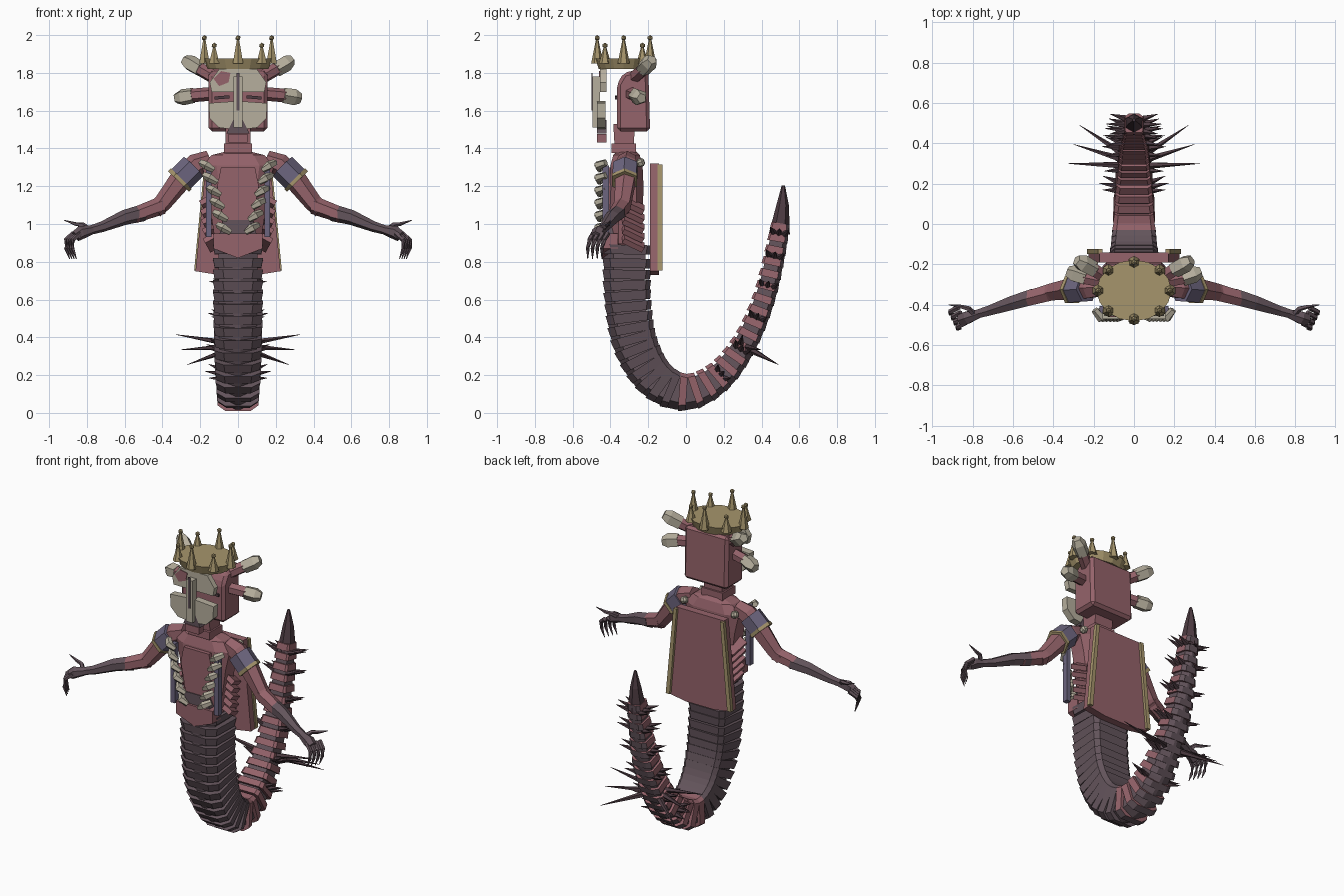
import bpy, bmesh
from math import sin, cos, pi
from mathutils import Vector, Euler

cube = bpy.data.objects.get("Cube")
if cube:
    bpy.data.objects.remove(cube, do_unlink=True)


def material(name, r, g, b):
    m = bpy.data.materials.new(name)
    m.use_nodes = True
    m.diffuse_color = (r, g, b, 1)
    m.node_tree.nodes["Principled BSDF"].inputs["Base Color"].default_value = (r, g, b, 1)
    return m


FLESH = material("flesh red", .3, .125, .145)
DARK = material("dark hide", .125, .088, .105)
BONE = material("bone", .47, .43, .34)
GOLD = material("old gold", .38, .3, .15)
CLOTH = material("violet cloth", .15, .13, .21)
CLAW = material("claw", .075, .045, .055)


def loft(name, rings, *mats):
    """Skin a list of equal rings and cap both ends."""
    bm = bmesh.new()
    loops = [[bm.verts.new(p) for p in ring] for ring in rings]
    n = len(loops[0])
    for a, b in zip(loops, loops[1:]):
        for i in range(n):
            j = (i + 1) % n
            bm.faces.new((a[i], a[j], b[j], b[i]))
    bm.faces.new(loops[0])
    bm.faces.new(loops[-1])
    bmesh.ops.recalc_face_normals(bm, faces=bm.faces)
    me = bpy.data.meshes.new(name)
    bm.to_mesh(me)
    bm.free()
    for m in mats:
        me.materials.append(m)
    ob = bpy.data.objects.new(name, me)
    bpy.context.collection.objects.link(ob)
    return ob


def prism(name, outline, axis, lo, hi, mat):
    def place(p, t):
        return (t, p[0], p[1]) if axis == "x" else (p[0], t, p[1])
    return loft(name, [[place(p, t) for p in outline] for t in (lo, hi)], mat)


def tube(name, pts, radii, sides, mat):
    pts = [Vector(p) for p in pts]
    rings = []
    for i, p in enumerate(pts):
        d = pts[min(i + 1, len(pts) - 1)] - pts[max(i - 1, 0)]
        q = d.to_track_quat("Z", "Y")
        rings.append([p + q @ Vector((cos(a), sin(a), 0)) * max(radii[i], .001)
                      for a in (2 * pi * (k + .5) / sides for k in range(sides))])
    return loft(name, rings, mat)


def box(name, loc, size, mat, rot=(0, 0, 0), bevel=0):
    x, y, z = (s / 2 for s in size)
    ob = loft(name, [[(-x, -y, t), (x, -y, t), (x, y, t), (-x, y, t)] for t in (-z, z)], mat)
    ob.location, ob.rotation_euler = loc, Euler(rot)
    if bevel:
        mod = ob.modifiers.new("bevel", "BEVEL")
        mod.width, mod.segments = bevel, 1
    return ob


def mirrored(outline, s):
    return [(s * a, b) for a, b in outline]


# Tail path: y, z, half width, half depth
KEYS = [Vector(k) for k in (
    (-.31, .88, .13, .13), (-.31, .62, .13, .125), (-.27, .37, .125, .12),
    (-.16, .18, .115, .11), (0, .11, .105, .1), (.17, .19, .095, .085),
    (.31, .37, .08, .07), (.41, .6, .07, .062), (.47, .84, .055, .057), (.5, 1, .045, .05))]


def spline(t):
    i = min(int(t), len(KEYS) - 2)
    u = t - i
    a, b, c, d = (KEYS[min(max(i + k, 0), len(KEYS) - 1)] for k in (-1, 0, 1, 2))
    return (2 * b + (c - a) * u + (2 * a - 5 * b + 4 * c - d) * u * u
            + (3 * b - a - 3 * c + d) * u ** 3) / 2


def frame(t):
    p, q = spline(max(t - .02, 0)), spline(min(t + .02, len(KEYS) - 1))
    d = Vector((0, q[0] - p[0], q[1] - p[1])).normalized()
    return d, Vector((0, d.z, -d.y))


def section(t, shift, shape, scale):
    k = spline(t)
    d, out = frame(t)
    c = Vector((0, k[0], k[1])) + d * shift
    return [c + Vector((a * k[2] * scale, 0, 0)) + out * b * k[3] * scale for a, b in shape]


# Tail core with a ridge along the outside, and a pointed end
CORE = [(-.8, -.8), (.8, -.8), (.85, .6), (.12, 1.02), (-.12, 1.02), (-.85, .6)]
STEPS = 45
END = len(KEYS) - 1
loft("tail_core", [section(i * END / STEPS, 0, CORE, .93) for i in range(STEPS + 1)], DARK)
tube("tail_tip", [(0, .495, .95), (0, .512, 1.1), (0, .515, 1.19), (0, .515, 1.205)],
     [.055, .033, .012, .008], 6, CLAW)

# Tail plates, spaced evenly along the path
PLATE = [(-1, -.8), (-.8, -1), (.8, -1), (1, -.8), (1, .7), (.6, 1), (-.6, 1), (-1, .7)]
t, gap, n = .1, 0, 0
while t < END - .1:
    n += 1
    late = t > 3.4
    half = .02 if late else .025
    seg = loft(f"tail_plate_{n}", [section(t, -half, PLATE, 1.02), section(t, half, PLATE, .95)],
               DARK, FLESH)
    out = frame(t)[1]
    for f in seg.data.polygons:
        f.material_index = int(late and f.normal.dot(out) < .5 and not (t < 4.6 and n % 3 == 0))
    a, b = spline(t), spline(t + .05)
    t += (.068 if late else .058) * .05 / (b - a).xy.length

# Spines along both sides of the rising tail
for s in (-1, 1):
    for i, u in enumerate((5.1, 5.85, 6.6, 7.3, 7.95, 8.6)):
        k = spline(u)
        d, out = frame(u)
        root = Vector((s * k[2] * .8, k[0], k[1]))
        for j in (-1, 0, 1):
            tip = root + Vector((s * (.1 - .02 * abs(j)), 0, 0)) + d * .025 - out * .05 * j
            tube(f"tail_spine_{i}_{j}", [root - out * .03 * j, tip], [.018, 0], 5, CLAW)
    for i in range(3):
        tube(f"long_spine_{i}", [(s * .06, .29 + .03 * i, .37 - .02 * i),
                                 (s * (.33 - .03 * i), .3 + .095 * i, .415 - .08 * i)],
             [.018, 0], 5, CLAW)

# Torso, belly panel and hips
W = [(.07, .84, .075), (.12, .9, .085), (.135, 1, .085), (.165, 1.2, .09),
     (.19, 1.31, .085), (.14, 1.365, .07), (.06, 1.385, .05)]
loft("torso", [[(a * w, -.315 + b * d, z) for a, b in
                ((-1, -.5), (-.6, -1), (.6, -1), (1, -.5), (1, .6), (.6, 1), (-.6, 1), (-1, .6))]
               for w, z, d in W], FLESH)
prism("chest_panel", [(-.09, 1.3), (.09, 1.3), (.11, 1.2), (.07, .98), (-.07, .98), (-.11, 1.2)],
      "y", -.425, -.39, FLESH)
prism("belly", [(-.08, 1.02), (.08, 1.02), (.1, .94), (-.1, .94)], "y", -.43, -.38, DARK)
prism("hip_guard", [(-.13, .95), (.13, .95), (.13, .87), (0, .82), (-.13, .87)],
      "y", -.445, -.36, FLESH)
prism("neck", [(-.385, 1.53), (-.375, 1.36), (-.28, 1.36), (-.27, 1.53)], "x", -.065, .065, FLESH)
box("neck_collar", (0, -.33, 1.4), (.15, .13, .05), FLESH)

# Head
head = prism("head", [(-.365, 1.49), (-.365, 1.74), (-.33, 1.8), (-.2, 1.83), (-.19, 1.49)],
             "x", -.155, .155, FLESH)
mod = head.modifiers.new("bevel", "BEVEL")
mod.width, mod.segments = .018, 1

# Floating mask: nose, lips and mirrored plates
box("mask_nose", (0, -.475, 1.645), (.045, .04, .27), BONE)
box("mask_brow_line", (0, -.497, 1.7), (.014, .006, .2), DARK)
prism("mask_upper_lip", [(-.025, 1.55), (.025, 1.55), (.06, 1.48), (-.06, 1.48)],
      "y", -.47, -.42, DARK)
box("mask_lower_lip", (0, -.445, 1.455), (.1, .05, .045), FLESH)
for s in (-1, 1):
    prism("mask_forehead", mirrored([(0, 1.82), (.1, 1.82), (.15, 1.75), (.14, 1.7), (0, 1.7)], s),
          "y", -.455, -.42, BONE)
    prism("mask_cheek", mirrored([(.015, 1.65), (.155, 1.64), (.15, 1.56), (.1, 1.51), (.015, 1.5)], s),
          "y", -.47, -.425, BONE)
    box("eye_slit", (s * .085, -.37, 1.67), (.08, .014, .016), CLAW, (0, s * .08, 0))
prism("forehead_mark", [(-.13, 1.77), (-.09, 1.81), (-.04, 1.8), (-.05, 1.75), (-.1, 1.73)],
      "y", -.46, -.455, FLESH)

# Crown: flared band, spikes and balls
CY = -.33
ANG = [2 * pi * i / 16 for i in range(16)]
loft("crown_band", [[(r * cos(a), CY + r * .82 * sin(a), z) for a in ANG]
                    for r, z in ((.16, 1.82), (.185, 1.875))], GOLD)
for i in range(8):
    a = i * pi / 4
    x, y = .178 * cos(a), CY + .14 * sin(a)
    top = 1.94 if i % 2 else 1.98
    tube(f"crown_spike_{i}", [(x, y, 1.85), (x, y, top)], [.032, .006], 6, GOLD)
    bpy.ops.mesh.primitive_ico_sphere_add(subdivisions=1, radius=.015, location=(x, y, top + .005))
    ball = bpy.context.object
    ball.name = f"crown_ball_{i}"
    ball.data.materials.append(GOLD)

# Back panel with trim
prism("back_panel", [(-.17, 1.32), (.17, 1.32), (.225, .75), (.1, .73), (-.1, .73), (-.225, .75)],
      "y", -.19, -.142, FLESH)

for s in (-1, 1):
    prism("panel_trim", mirrored([(.155, 1.315), (.178, 1.315), (.232, .755), (.205, .755)], s),
          "y", -.15, -.125, GOLD)
    # Head horns with bone ends
    for name, a, b, c in (("upper", (.1, -.29, 1.76), (.21, -.22, 1.825), (.285, -.18, 1.87)),
                          ("lower", (.13, -.29, 1.69), (.25, -.265, 1.68), (.33, -.235, 1.665))):
        a, b, c = (Vector((s * p[0], p[1], p[2])) for p in (a, b, c))
        tube(f"{name}_horn", [a, b], [.036, .036], 6, FLESH)
        tube(f"{name}_horn_end", [b - (b - a) * .1, b.lerp(c, .6), c], [.042, .045, .028], 5, BONE)

    # Chest bones and shoulder knob
    for i in range(6):
        u = i / 5
        x, z = .165 - .09 * u, 1.31 - .33 * u
        tube(f"chest_bone_{i}", [(s * (x + .03), -.425, z + .015), (s * x, -.465, z),
                                 (s * (x - .035), -.455, z - .025)], [.018, .024, .015], 5, BONE)
    box("shoulder_knob", (s * .18, -.24, 1.325), (.04, .04, .04), BONE, (.4, .4, 0), .01)
    box("side_strap", (s * .155, -.425, 1.12), (.03, .035, .38), CLOTH)
    # Flank ribs
    for i in range(5):
        box(f"flank_rib_{i}", (s * (.14 + .005 * i), -.28, .9 + .05 * i), (.06, .12, .03),
            FLESH, (-.5, s * .5, 0))

    # Arm, from shoulder to wrist
    def side(*pts):
        return [(s * x, y, z) for x, y, z in pts]
    tube("upper_arm", side((.15, -.31, 1.34), (.22, -.315, 1.315), (.3, -.32, 1.24),
                           (.4, -.335, 1.11), (.44, -.345, 1.075)),
         [.05, .06, .06, .048, .045], 6, FLESH)
    tube("arm_band", side((.235, -.32, 1.305), (.305, -.325, 1.235)), [.073, .073], 6, CLOTH)
    tube("arm_band_rim", side((.3, -.325, 1.24), (.315, -.325, 1.225)), [.077, .077], 6, GOLD)
    tube("elbow", side((.4, -.335, 1.1), (.55, -.375, 1.045)), [.048, .042], 6, FLESH)
    tube("forearm", side((.5, -.36, 1.06), (.6, -.39, 1.035), (.72, -.43, .985), (.79, -.45, .965)),
         [.045, .04, .028, .024], 6, DARK)
    tube("palm", side((.77, -.445, .97), (.83, -.465, .955), (.86, -.475, .935)),
         [.024, .036, .03], 6, DARK)
    for i in range(4):
        x, y = .845 + .012 * i, -.5 + .025 * i
        tube(f"finger_{i}", side((x - .01, y + .01, .95), (x + .03, y - .01, .915),
                                 (x + .03, y - .02, .87), (x + .01, y - .02, .815)),
             [.014, .013, .01, .002], 5, DARK)
    tube("thumb", side((.79, -.45, .97), (.82, -.42, .995), (.86, -.41, 1), (.92, -.4, 1.02)),
         [.016, .013, .01, .002], 5, DARK)
